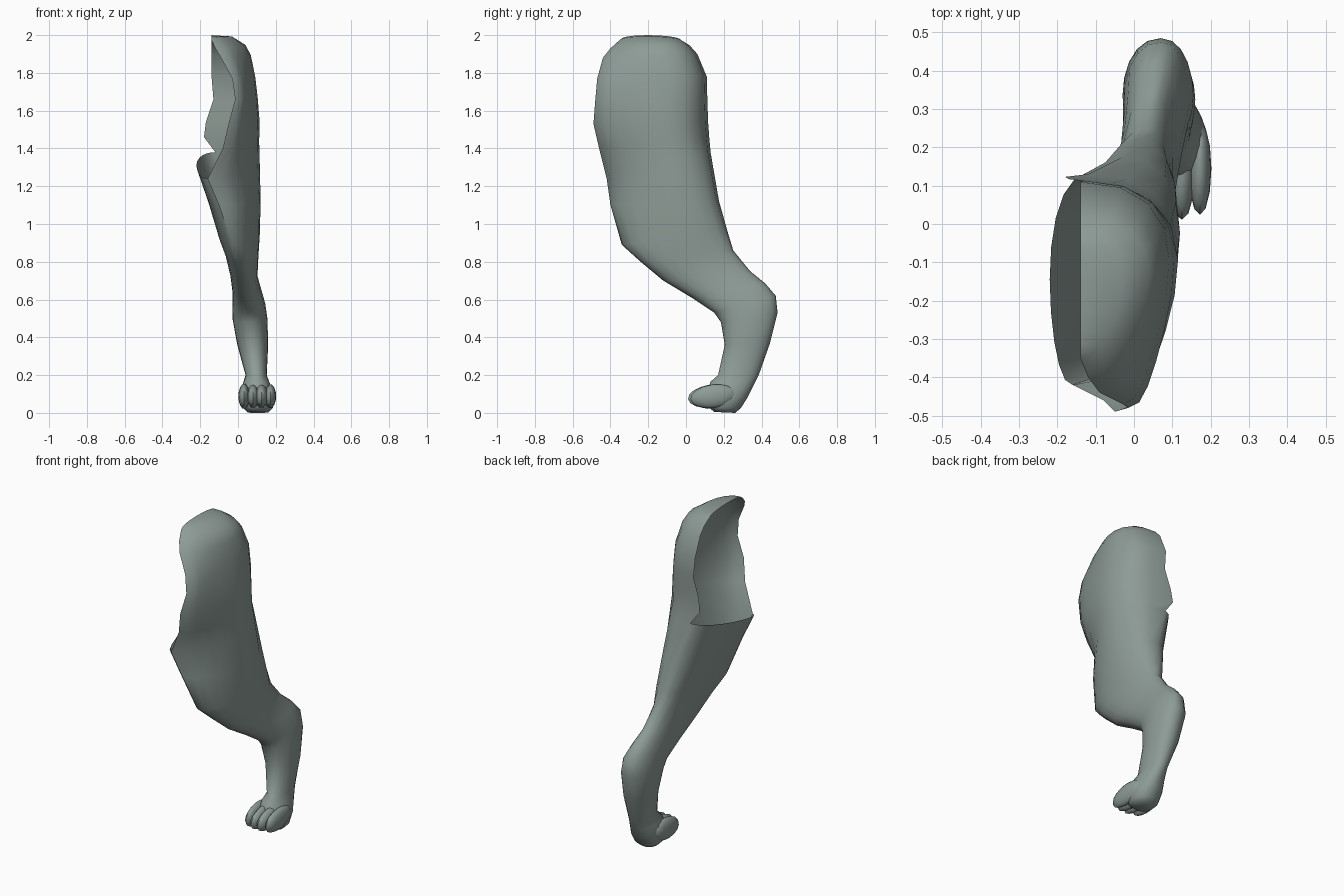
import bpy, bmesh, math
from mathutils import Vector, Matrix

if "Cube" in bpy.data.objects:
    bpy.data.objects.remove(bpy.data.objects["Cube"])

hide = bpy.data.materials.new("grey green hide")
hide.diffuse_color = (0.27, 0.33, 0.305, 1)
hide.use_nodes = True
hide.node_tree.nodes["Principled BSDF"].inputs["Base Color"].default_value = hide.diffuse_color

HALF = 10          # points along half a ring
N = HALF * 2


def finish(name, bm, flip=True):
    if flip:
        bmesh.ops.recalc_face_normals(bm, faces=bm.faces)
    me = bpy.data.meshes.new(name)
    bm.to_mesh(me)
    bm.free()
    me.materials.append(hide)
    ob = bpy.data.objects.new(name, me)
    bpy.context.collection.objects.link(ob)
    bpy.context.view_layer.objects.active = ob
    ob.select_set(True)
    bpy.ops.object.shade_smooth_by_angle(angle=math.radians(50))
    ob.select_set(False)
    return ob


# Closed rings, foot to thigh: front y,z / back y,z / x at front, back, outer, inner
closed = [
    (.15, .005, .26, .00, .10, .10, .16, .05),
    (.12, .03, .29, .025, .10, .11, .185, .025),
    (.11, .10, .325, .08, .10, .11, .19, .015),
    (.13, .165, .355, .14, .10, .11, .17, .025),
    (.17, .20, .385, .20, .10, .10, .152, .04),
    (.205, .36, .445, .37, .08, .08, .16, -.005),
    (.185, .48, .485, .53, .06, .07, .155, -.03),
    (.15, .53, .475, .62, .05, .07, .145, -.028),
    (.03, .61, .42, .685, .03, .06, .125, -.03),
    (-.12, .70, .34, .75, .02, .05, .103, -.04),
    (-.24, .80, .25, .86, .00, .03, .108, -.065),
    (-.34, .89, .22, .96, -.03, .00, .115, -.10),
    (-.40, 1.10, .175, 1.12, -.10, -.03, .12, -.155),
    (-.42, 1.24, .13, 1.38, -.16, -.12, .115, -.22),
]
# Open rings of the haunch, whose inner side is cut away
opened = [
    (-.46, 1.40, .123, 1.46, -.08, -.18, .112),
    (-.49, 1.53, .117, 1.54, -.05, -.17, .115),
    (-.48, 1.66, .113, 1.66, -.015, -.13, .105),
    (-.47, 1.77, .11, 1.78, -.03, -.14, .092),
    (-.44, 1.88, .06, 1.90, -.09, -.14, .068),
    (-.40, 1.93, .02, 1.945, -.12, -.14, .04),
    (-.35, 1.975, -.02, 1.97, -.14, -.14, -.03),
    (-.34, 1.98, -.03, 1.975, -.14, -.14, -.14),
]


def ring_point(row, i):
    t = 2 * math.pi * i / N
    f = (1 - math.cos(t)) / 2
    yf, zf, yb, zb, xf, xb, xo = row[:7]
    base = xf + (xb - xf) * f
    outer = i <= HALF
    skew = .3 * math.sin(t) if outer and zf > .85 else 0   # haunch is fuller at the back
    w = abs(math.sin(t - skew)) ** .9
    side = xo if outer else row[7]
    z = zf + (zb - zf) * f
    if zf > 1.9:
        z += .022 * abs(math.sin(t)) * (zf - 1.9) / .08    # rounded crown
    return Vector((base + (side - base) * w, yf + (yb - yf) * f, z))


# Leg shell
bm = bmesh.new()
rings = [[bm.verts.new(ring_point(r, i)) for i in range(N)] for r in closed]
rings += [[bm.verts.new(ring_point(r, i)) for i in range(HALF + 1)] for r in opened]
for k in range(len(rings) - 1):
    a, b = rings[k], rings[k + 1]
    for i in range(N if len(b) == N else HALF):
        j = (i + 1) % N
        bm.faces.new((a[i], a[j], b[j], b[i]))
bm.faces.new(rings[0][::-1])
finish("hind_leg", bm, flip=False)

# Four toes: x centre, front y, half width, half height
for n, (x, y, w, h) in enumerate([(.032, .03, .030, .066), (.080, .012, .032, .060),
                                  (.125, .012, .034, .060), (.172, .025, .030, .062)]):
    bm = bmesh.new()
    bmesh.ops.create_uvsphere(bm, u_segments=12, v_segments=8, radius=1)
    bm.transform(Matrix.Translation((x, y + .12, .088)) @ Matrix.Rotation(.12, 4, 'X')
                 @ Matrix.Diagonal((w, .122, h, 1)))
    finish(f"toe_{n + 1}", bm)
